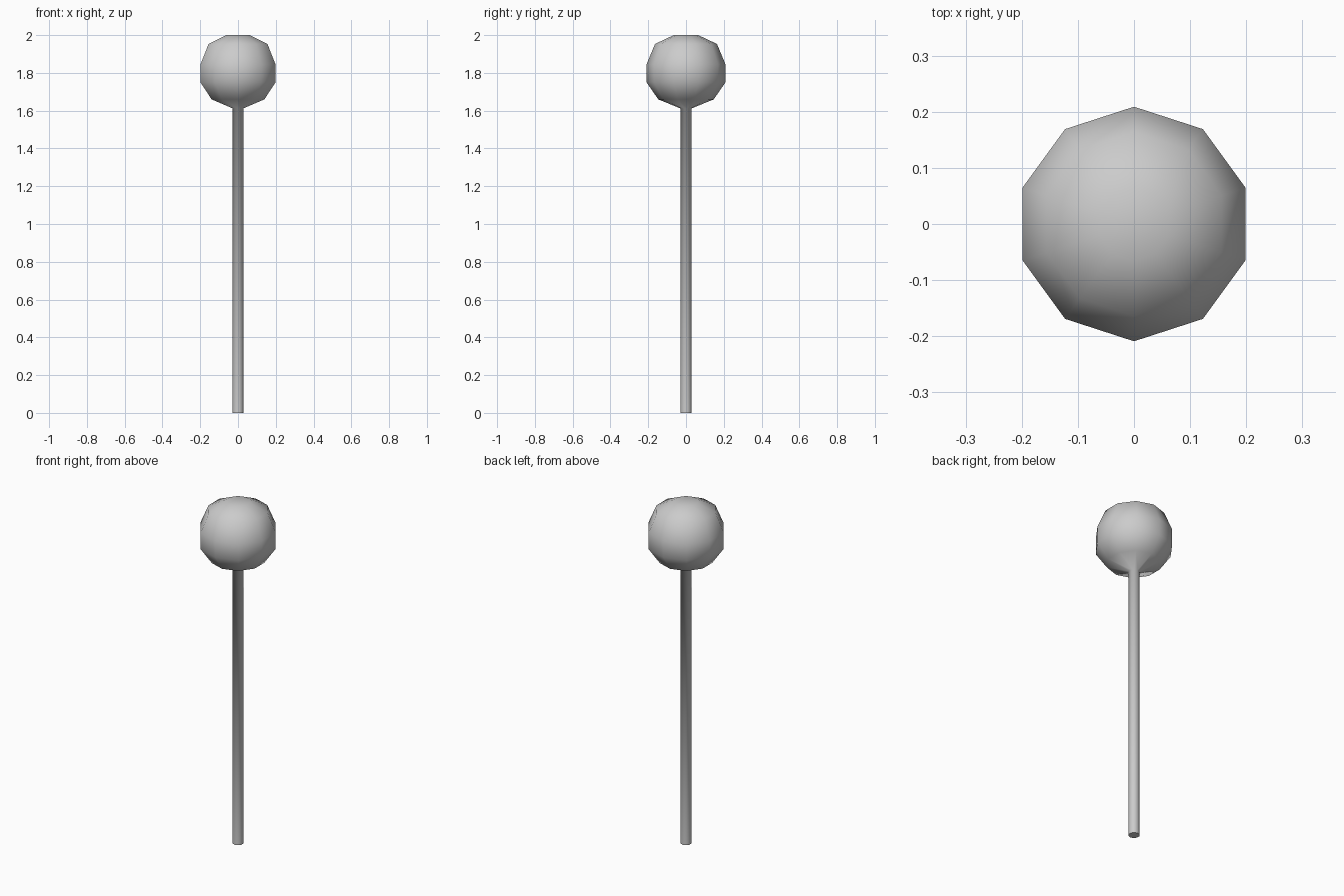
import bpy, bmesh
from math import sin, cos, pi

if "Cube" in bpy.data.objects:
    bpy.data.objects.remove(bpy.data.objects["Cube"])

SIDES = 10


def lathe(name, profile):
    """Closed ten-sided solid from (radius, z) rings, bottom to top."""
    bm = bmesh.new()
    rings = []
    for r, z in profile:
        rings.append([bm.verts.new((r * sin(2 * pi * i / SIDES),
                                    r * cos(2 * pi * i / SIDES), z))
                      for i in range(SIDES)])
    for low, high in zip(rings, rings[1:]):
        for i in range(SIDES):
            j = (i + 1) % SIDES
            bm.faces.new((low[i], low[j], high[j], high[i]))
    bm.faces.new(rings[0])
    bm.faces.new(rings[-1])
    bmesh.ops.recalc_face_normals(bm, faces=bm.faces[:])
    for f in bm.faces:
        f.smooth = True
    # crisp rim at the foot of the stick
    for e in bm.edges:
        if all(v.co.z < 0.001 for v in e.verts):
            e.smooth = False
    mesh = bpy.data.meshes.new(name)
    bm.to_mesh(mesh)
    bm.free()
    obj = bpy.data.objects.new(name, mesh)
    bpy.context.collection.objects.link(obj)
    return obj


# Stick flowing into a faceted, smooth-shaded ball
lathe("ball_on_stick", [
    (0.03, 0.0), (0.03, 1.612),
    (0.147, 1.66), (0.209, 1.75), (0.209, 1.845),
    (0.164, 1.953), (0.065, 2.0),
])
